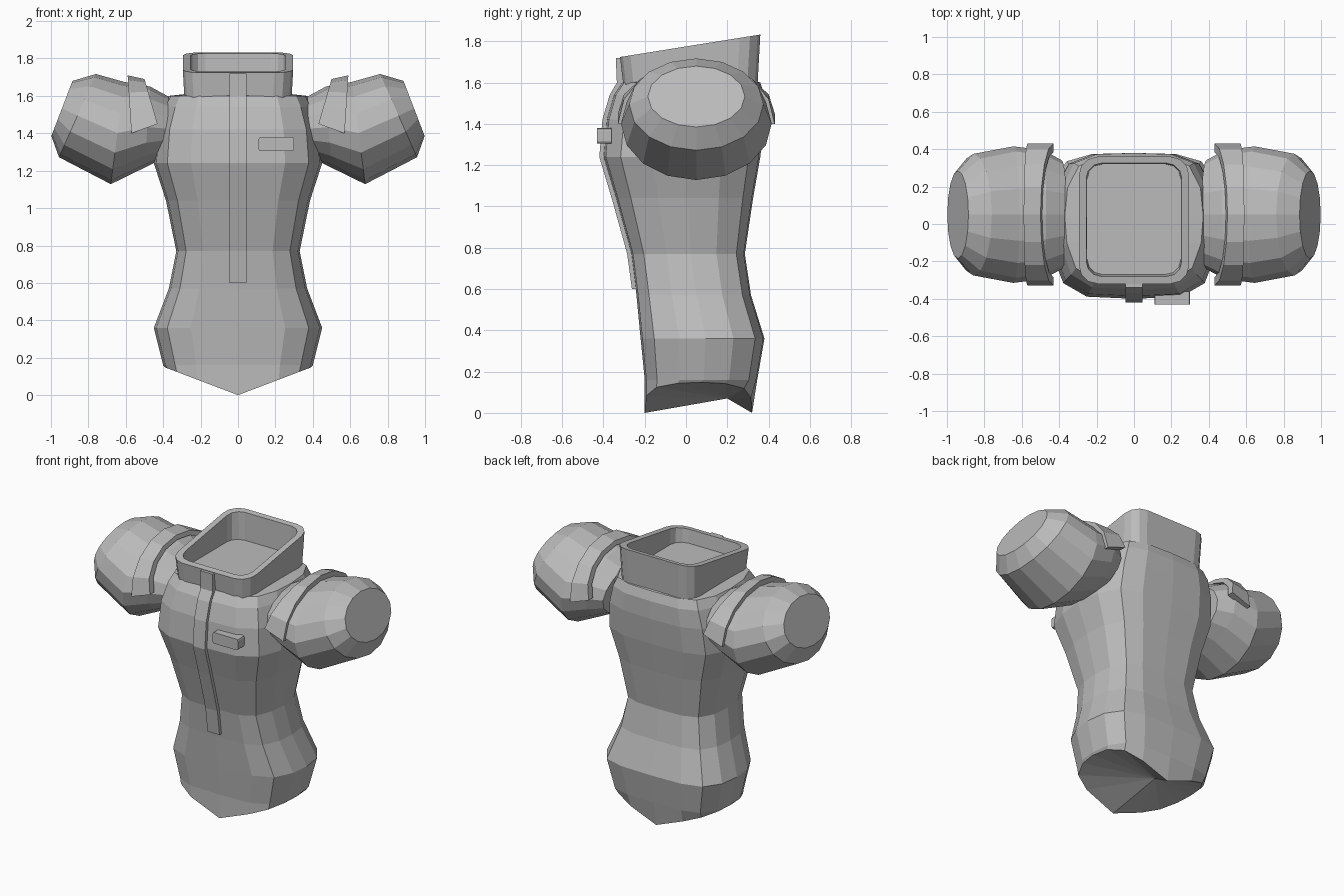
import bpy, bmesh
from math import sin, cos, pi
from mathutils import Vector

cube = bpy.data.objects.get("Cube")
if cube:
    bpy.data.objects.remove(cube, do_unlink=True)

grey = bpy.data.materials.new("plain grey")
grey.use_nodes = True
COLOUR = (0.5, 0.5, 0.5, 1)
grey.diffuse_color = COLOUR
grey.node_tree.nodes["Principled BSDF"].inputs["Base Color"].default_value = COLOUR


def finish(name, bm):
    bmesh.ops.recalc_face_normals(bm, faces=bm.faces)
    mesh = bpy.data.meshes.new(name)
    bm.to_mesh(mesh)
    bm.free()
    mesh.materials.append(grey)
    obj = bpy.data.objects.new(name, mesh)
    bpy.context.scene.collection.objects.link(obj)
    return obj


def loft(name, rings, start_tip=None):
    """Skin closed rings of equal length; close the ends with a face or a fan."""
    bm = bmesh.new()
    loops = [[bm.verts.new(p) for p in ring] for ring in rings]
    n = len(loops[0])
    for a, b in zip(loops, loops[1:]):
        for i in range(n):
            j = (i + 1) % n
            bm.faces.new((a[i], a[j], b[j], b[i]))
    bm.faces.new(loops[-1])
    if start_tip:
        tip = bm.verts.new(start_tip)
        for i in range(n):
            bm.faces.new((tip, loops[0][i], loops[0][(i + 1) % n]))
    else:
        bm.faces.new(loops[0])
    return finish(name, bm)


# Torso: one rounded section scaled to each height (z, half width, front, back)
HALF = [(0, -1), (.56, -.97), (.84, -.78), (.97, -.38), (1, .05),
        (.96, .5), (.8, .85), (.5, .98), (0, 1)]
SECTION = HALF + [(-x, y) for x, y in HALF[-2:0:-1]]


def torso_ring(z, w, front, back):
    mid, half = (front + back) / 2, (back - front) / 2
    return [Vector((x * w, mid + y * half, z)) for x, y in SECTION]


levels = [(.16, .4, -.2, .345), (.36, .45, -.22, .38), (.57, .37, -.24, .315),
          (.77, .33, -.265, .285), (1.04, .385, -.34, .325), (1.24, .45, -.4, .36),
          (1.42, .435, -.385, .38), (1.54, .4, -.35, .38), (1.6, .37, -.31, .36),
          (1.61, .28, -.28, .33)]
hem = torso_ring(0, .39, -.2, .32)
for p in hem:
    p.z = .38 * abs(p.x)
loft("torso", [hem] + [torso_ring(*l) for l in levels], (0, .2, .07))


# Collar: rounded rectangle tube with a slanted rim and a recessed floor
def collar_ring(w, front, back, height, r=.1):
    pts = []
    for k, (sx, sy) in enumerate([(1, 1), (-1, 1), (-1, -1), (1, -1)]):
        cx = sx * (w - r)
        cy = back - r if sy > 0 else front + r
        for s in range(4):
            a = (k + s / 3) * pi / 2
            x, y = cx + r * cos(a), cy + r * sin(a)
            pts.append(Vector((x, y, height(y))))
    return pts


def rim(y):
    return 1.775 + .16 * y


loft("collar", [collar_ring(.285, -.3, .345, lambda y: 1.56),
                collar_ring(.295, -.32, .36, rim),
                collar_ring(.255, -.28, .325, rim, .08),
                collar_ring(.25, -.27, .32, lambda y: 1.64, .08)])


# Sleeves and shoulder straps on both sides
def arc_point(side, centre, up, ry, a, k=1.0):
    return Vector((side * (centre[0] + k * up[0] * cos(a)), .05 + k * ry * sin(a),
                   centre[1] + k * up[1] * cos(a)))


def sleeve_ring(side, top, bottom, ry, n=16):
    centre = ((top[0] + bottom[0]) / 2, (top[1] + bottom[1]) / 2)
    up = (top[0] - centre[0], top[1] - centre[1])
    return [arc_point(side, centre, up, ry, 2 * pi * i / n) for i in range(n)]


sleeve_rings = [((.36, 1.59), (.41, 1.26), .29), ((.47, 1.65), (.5, 1.216), .345),
                ((.61, 1.675), (.68, 1.128), .365), ((.76, 1.717), (.957, 1.272), .325),
                ((.885, 1.68), (.998, 1.385), .235)]

for side, label in ((1, "left"), (-1, "right")):
    loft(label + "_sleeve", [sleeve_ring(side, *r) for r in sleeve_rings])
    strap = []
    for i in range(9):
        a = -pi / 2 + pi * i / 8
        inner = ((.43, 1.45), (.07, .24), .38)
        outer = ((.57, 1.4), (.02, .31), .38)
        strap.append([arc_point(side, *inner, a), arc_point(side, *outer, a),
                      arc_point(side, *outer, a, .88), arc_point(side, *inner, a, .88)])
    loft(label + "_shoulder_strap", strap)

# Front closure strip following the chest
path = [(.6, -.242), (.77, -.265), (1.04, -.34), (1.24, -.4), (1.42, -.385),
        (1.54, -.35), (1.6, -.315), (1.72, -.32)]
loft("front_closure", [[Vector((x, y + d, z)) for x, d in
                        ((-.045, -.02), (.045, -.02), (.045, .02), (-.045, .02))]
                       for z, y in path])

# Chest tag with softened corners
bm = bmesh.new()
bmesh.ops.create_cube(bm, size=1)
bmesh.ops.scale(bm, vec=(.19, .07, .075), verts=bm.verts)
bmesh.ops.translate(bm, vec=(.205, -.395, 1.342), verts=bm.verts)
depth_edges = [e for e in bm.edges
               if abs(e.verts[0].co.y - e.verts[1].co.y) > .05]
bmesh.ops.bevel(bm, geom=depth_edges, offset=.012, segments=2, affect='EDGES', profile=.5)
finish("chest_tag", bm)
